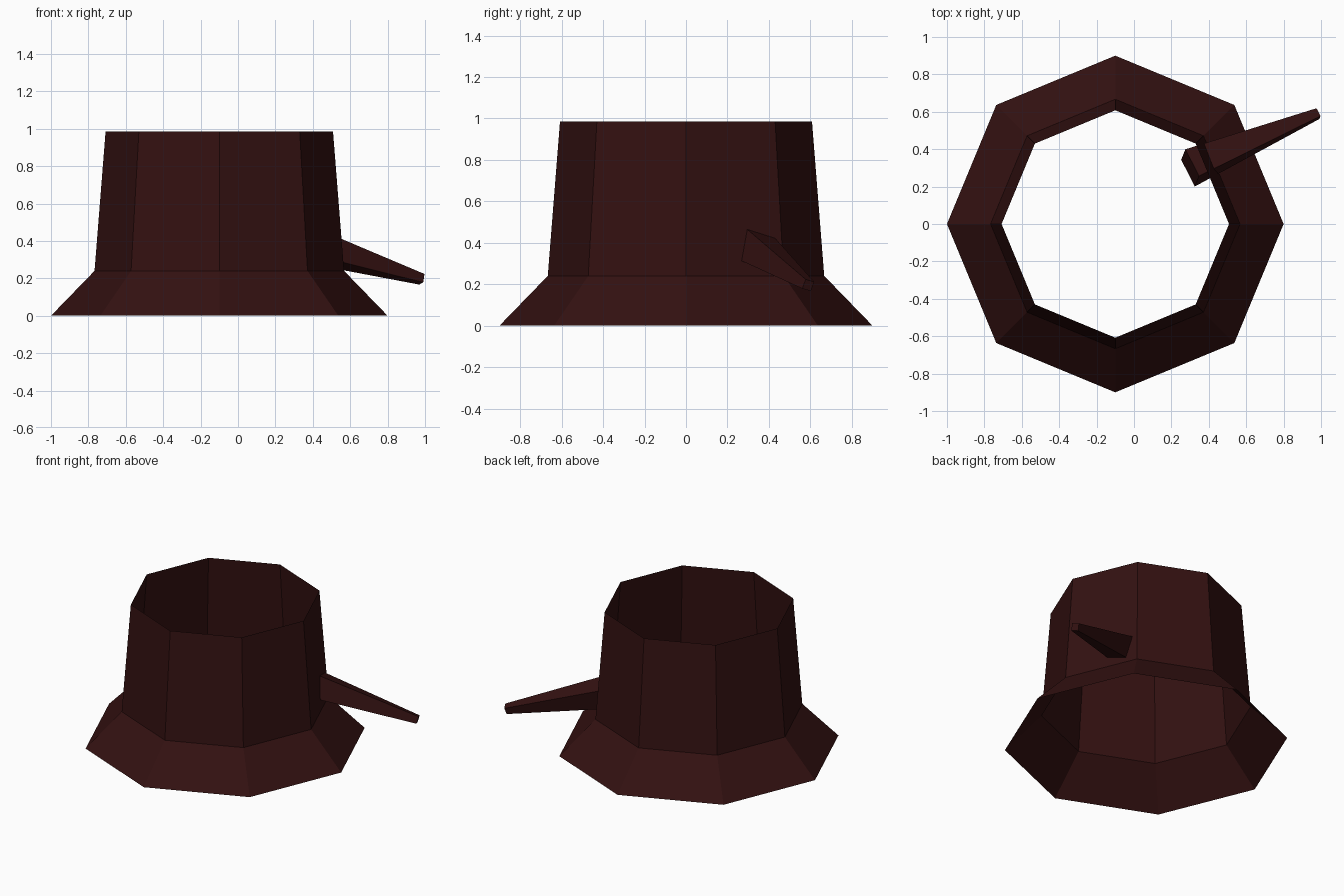
import bpy, bmesh, math
from mathutils import Matrix, Vector

old = bpy.data.objects.get("Cube")
if old:
    bpy.data.objects.remove(old, do_unlink=True)

# Single dark bark colour
bark = bpy.data.materials.new("dark_red_brown")
bark.use_nodes = True
colour = (0.033, 0.0055, 0.0055, 1)
bark.diffuse_color = colour
bark.node_tree.nodes["Principled BSDF"].inputs["Base Color"].default_value = colour


def finish(name, bm):
    mesh = bpy.data.meshes.new(name)
    bm.to_mesh(mesh)
    bm.free()
    mesh.materials.append(bark)
    obj = bpy.data.objects.new(name, mesh)
    bpy.context.collection.objects.link(obj)
    return obj


# Hollow octagonal trunk with flared foot, open at both ends
SIDES = 8
profile = [(0.90, 0.0), (0.667, 0.24), (0.608, 0.985)]  # radius, height
bm = bmesh.new()
rings = []
for radius, height in profile:
    angles = [math.tau * i / SIDES for i in range(SIDES)]
    rings.append([bm.verts.new((radius * math.cos(a) - 0.1, radius * math.sin(a), height))
                  for a in angles])
for low, high in zip(rings, rings[1:]):
    for i in range(SIDES):
        j = (i + 1) % SIDES
        bm.faces.new((low[i], low[j], high[j], high[i]))
finish("trunk_shell", bm)

# Square tapering branch, rolled about its axis and poking through the wall
root, tip = Vector((0.30, 0.30, 0.40)), Vector((0.983, 0.59, 0.195))
axis = (tip - root).normalized()
side = Vector((0, 0, 1)).cross(axis).normalized()
up = axis.cross(side)
frame = Matrix((side, up, axis)).transposed().to_4x4()
frame.translation = (root + tip) / 2
bm = bmesh.new()
bmesh.ops.create_cone(bm, cap_ends=True, segments=4, radius1=0.117, radius2=0.034,
                      depth=(tip - root).length,
                      matrix=frame @ Matrix.Rotation(math.radians(30), 4, "Z"))
finish("branch", bm)
